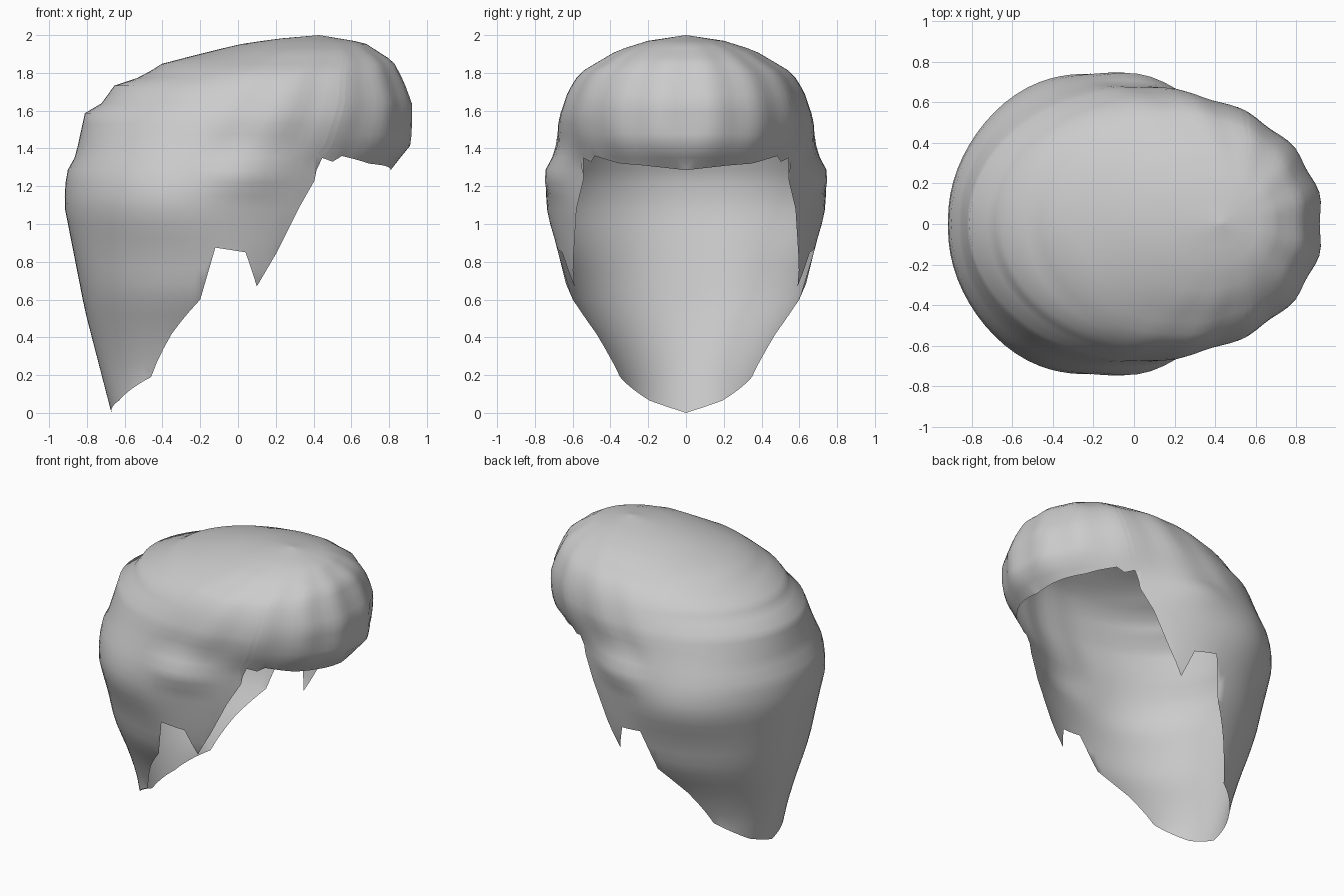
import bpy, bmesh, math

if "Cube" in bpy.data.objects:
    bpy.data.objects.remove(bpy.data.objects["Cube"])


def interp(table, v):
    """Piecewise linear lookup."""
    if v <= table[0][0]:
        return table[0][1]
    for (a, p), (b, q) in zip(table, table[1:]):
        if v <= b:
            return p + (q - p) * (v - a) / (b - a)
    return table[-1][1]


# Extents of the hair at each height
BACK = [(0, -.67), (.54, -.81), (1.1, -.92), (1.27, -.91), (1.36, -.86), (1.59, -.81),
        (1.64, -.72), (1.74, -.65), (1.78, -.51), (1.85, -.40), (1.95, 0), (1.98, .2), (2, .43)]
FRONT = [(0, .3), (.67, .55), (.86, .60), (1.1, .76), (1.23, .79), (1.29, .81), (1.42, .915),
         (1.64, .915), (1.75, .875), (1.86, .82), (1.96, .67), (2, .43)]
WIDTH = [(0, .39), (.2, .39), (.4, .48), (.6, .60), (.7, .64), (.86, .655), (1.36, .64),
         (1.56, .66), (1.7, .62), (1.8, .56), (1.92, .36), (1.97, .2), (2, 0)]
CENTRE = [(0, -.25), (.2, -.25), (.6, -.15), (.85, -.1), (1.36, -.1), (1.6, .06), (1.8, .18), (2, .43)]
# How round (1) or boxy (below 1) the outline is, front and back
FRONT_POWER = [(1.3, 1), (1.45, .92), (2, .92)]
BACK_POWER = [(.3, 1), (.7, .9), (1.1, .86), (1.4, .9), (1.6, 1), (2, 1)]

# Hairline from the forehead, past the sideburn, to the nape (x, z)
RIM = [(.81, 1.285), (.77, 1.31), (.69, 1.32), (.55, 1.36), (.50, 1.33), (.41, 1.36), (.405, 1.23),
       (.32, 1.08), (.20, .84), (.10, .67), (.04, .85), (-.12, .875), (-.20, .60),
       (-.35, .42), (-.46, .19), (-.63, .065), (-.67, 0)]


def rim_angle(x, z):
    c = interp(CENTRE, z)
    d = interp(FRONT, z) - c if x > c else c - interp(BACK, z)
    return math.acos(max(-1, min(1, (x - c) / d)))


def gauss(v, mid, spread):
    return math.exp(-((v - mid) / spread) ** 2)


def surface(a, z):
    """Point on the hair at an angle from the front and a height."""
    c, w = interp(CENTRE, z), interp(WIDTH, z)
    ahead = math.cos(a) > 0
    d = interp(FRONT, z) - c if ahead else c - interp(BACK, z)
    deg = math.degrees(a)
    # fullness behind the ear, and the tuft over it
    w += .125 * gauss(deg, 120, 44) * gauss(z, 1.13, .25 if z < 1.13 else .32)
    w += .06 * gauss(deg, 80, 15) * gauss(z, 1.27, .10)
    # combed ridges in the quiff
    fade = max(0, min(1, (z - 1.3) / .2, (2 - z) / .12, (110 - deg) / 30))
    r = 1 + .010 * fade * (1 - math.cos(a * 16))
    s = max(0, math.sin(a)) ** interp(FRONT_POWER if ahead else BACK_POWER, z)
    return c + d * math.cos(a) * r, w * s * r, z


# Columns run through every hairline point, with in-between columns on wide gaps
rim = [(rim_angle(x, z), z) for x, z in RIM]
rim[0], rim[-1] = (0, RIM[0][1]), (math.pi, RIM[-1][1])
columns = []
for (a, z), (b, y) in zip(rim, rim[1:]):
    n = max(1, math.ceil((b - a) / math.radians(5)))
    columns += [(a + (b - a) * i / n, z + (y - z) * i / n) for i in range(n)]
columns.append(rim[-1])

# Level rows, closer together at the crown; each column stops at the hairline
ROWS = 36
levels = [2 * math.sin(math.pi / 2 * i / ROWS) for i in range(ROWS + 1)]
bm = bmesh.new()
grid = [[bm.verts.new(surface(a, max(z, z0))) for z in levels] for a, z0 in columns]
for p, q in zip(grid, grid[1:]):
    for i in range(ROWS):
        bm.faces.new((p[i], q[i], q[i + 1], p[i + 1]))
for v in grid[0] + grid[-1]:
    v.co.y = 0

# Mirror the half to the other side and close the centre seam
half = bm.verts[:] + bm.edges[:] + bm.faces[:]
copy = bmesh.ops.duplicate(bm, geom=half)["geom"]
for v in (g for g in copy if isinstance(g, bmesh.types.BMVert)):
    v.co.y *= -1
bmesh.ops.reverse_faces(bm, faces=[g for g in copy if isinstance(g, bmesh.types.BMFace)])
bmesh.ops.remove_doubles(bm, verts=bm.verts[:], dist=.0005)

mesh = bpy.data.meshes.new("hair")
bm.to_mesh(mesh)
bm.free()
hair = bpy.data.objects.new("hair", mesh)
bpy.context.collection.objects.link(hair)

grey = bpy.data.materials.new("light grey")
grey.diffuse_color = (.6, .6, .6, 1)
grey.use_nodes = True
grey.node_tree.nodes["Principled BSDF"].inputs["Base Color"].default_value = grey.diffuse_color
mesh.materials.append(grey)

bpy.context.view_layer.objects.active = hair
hair.select_set(True)
bpy.ops.object.shade_smooth_by_angle(angle=math.radians(60))
